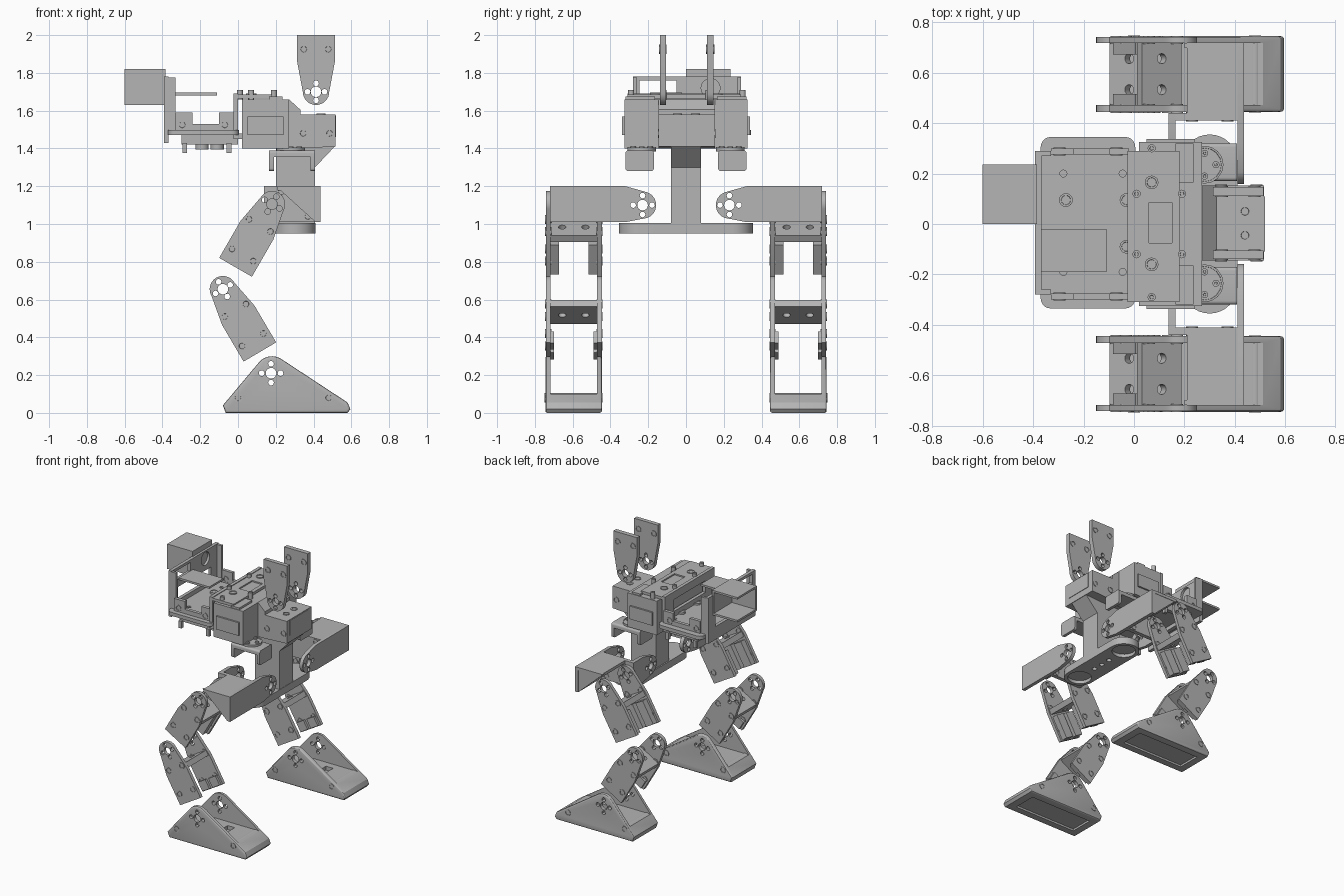
import bpy, bmesh, math
from mathutils import Matrix

if "Cube" in bpy.data.objects:
    bpy.data.objects.remove(bpy.data.objects["Cube"], do_unlink=True)

GREY = (0.46, 0.46, 0.46, 1)
grey = bpy.data.materials.new("plain_grey")
grey.use_nodes = True
grey.diffuse_color = GREY
grey.node_tree.nodes["Principled BSDF"].inputs["Base Color"].default_value = GREY
parts = []


def rect(u0, u1, v0, v1):
    return [(u0, v0), (u1, v0), (u1, v1), (u0, v1)]


def arc(u, v, r, start, end, n=16):
    angles = [math.radians(start + (end - start) * i / n) for i in range(n + 1)]
    return [(u + r * math.cos(a), v + r * math.sin(a)) for a in angles]


def circle(u, v, r, n=24):
    return arc(u, v, r, 0, 360, n)[:-1]


def rounded(u0, u1, v0, v1, r):
    return (arc(u1 - r, v1 - r, r, 0, 90, 5) + arc(u0 + r, v1 - r, r, 90, 180, 5)
            + arc(u0 + r, v0 + r, r, 180, 270, 5) + arc(u1 - r, v0 + r, r, 270, 360, 5))


def horn(u, v, spread=0.05):
    """Pivot hole with four screw holes around it."""
    ring = [circle(u + a * spread, v + b * spread, 0.015, 12)
            for a, b in ((1, 0), (-1, 0), (0, 1), (0, -1))]
    return [circle(u, v, 0.028)] + ring


def prism(name, shapes, axis, a, b, bevel=0.0, dish=0.0):
    """Extrude one or more flat outlines along an axis, from a to b."""
    place = {"x": lambda u, v, t: (t, u, v), "y": lambda u, v, t: (u, t, v),
             "z": lambda u, v, t: (u, v, t)}[axis]
    bm = bmesh.new()
    caps = []
    for shape in shapes:
        low = [bm.verts.new(place(u, v, a)) for u, v in shape]
        high = [bm.verts.new(place(u, v, b)) for u, v in shape]
        caps += [bm.faces.new(low), bm.faces.new(high)]
        for i in range(len(shape)):
            j = (i + 1) % len(shape)
            bm.faces.new((low[i], low[j], high[j], high[i]))
    bmesh.ops.recalc_face_normals(bm, faces=bm.faces[:])
    if dish:
        bmesh.ops.inset_individual(bm, faces=caps, thickness=dish)
        bmesh.ops.inset_individual(bm, faces=caps, thickness=0.001, depth=-0.004)
    if bevel:
        rim = {e for f in caps for e in f.edges}
        bmesh.ops.bevel(bm, geom=list(rim), offset=bevel, segments=3,
                        profile=0.5, affect="EDGES")
    mesh = bpy.data.meshes.new(name)
    bm.to_mesh(mesh)
    bm.free()
    mesh.materials.append(grey)
    ob = bpy.data.objects.new(name, mesh)
    bpy.context.collection.objects.link(ob)
    parts.append(ob)
    return ob


def box(name, x0, x1, y0, y1, z0, z1):
    return prism(name, [rect(x0, x1, y0, y1)], "z", z0, z1)


def screws(name, points, axis, a, b, r=0.024):
    return prism(name, [circle(u, v, r, 16) for u, v in points], axis, a, b, dish=0.008)


def cut(ob, *cutters):
    for c in cutters:
        m = ob.modifiers.new("cut", "BOOLEAN")
        m.operation, m.object, m.solver = "DIFFERENCE", c, "EXACT"
    bpy.context.view_layer.update()
    ev = ob.evaluated_get(bpy.context.evaluated_depsgraph_get())
    mesh = bpy.data.meshes.new_from_object(ev)
    ob.modifiers.clear()
    ob.data = mesh
    for c in cutters:
        parts.remove(c)
        bpy.data.objects.remove(c, do_unlink=True)
    return ob


def limb(name, pivot, angle, length, plates, web=0.0, pad=0.0, pad_from=0.0):
    """Pair of tapered pivot plates, built hanging down, then turned about the pivot."""
    first = len(parts)
    y0, y1, y2, y3 = plates
    outline = arc(0, 0, 0.07, 0, 180) + [(-0.1, -0.16), (-0.1, -length), (0.1, -length), (0.1, -0.16)]
    dots = [(s * 0.065, z) for s in (1, -1) for z in (-0.13, -length + 0.075)]
    if not web:
        dots = [p for p in dots if p[1] < -0.2]
    for label, a, b in (("outer", y0, y1), ("inner", y2, y3)):
        plate = prism(f"{name}_{label}_plate", [outline], "y", a, b)
        cut(plate, prism("cutter", horn(0, 0, 0.045), "y", a - 0.1, b + 0.1))
        screws(f"{name}_{label}_screws", dots, "y", a - 0.004, b + 0.004)
    if web:
        bar = box(f"{name}_web", -0.09, 0.09, y1, y2, -web - 0.02, -web + 0.02)
        cut(bar, prism("cutter", [circle(0, y1 + (y2 - y1) * k, 0.02) for k in (0.25, 0.75)],
                       "z", -web - 0.1, -web + 0.1))
        for label, a, b in (("outer", y1, y1 + pad), ("inner", y2 - pad, y2)):
            for u in (-0.085, 0.015):
                box(f"{name}_{label}_pad", u, u + 0.07, a, b, -length + 0.005, -pad_from)
    turn = Matrix.Translation((pivot[0], 0, pivot[1])) @ Matrix.Rotation(math.radians(angle), 4, "Y")
    for ob in parts[first:]:
        ob.data.transform(turn)


# Legs, one per side
for side, s in (("left", 1), ("right", -1)):
    # Foot: wedge channel with a flat floor between the side plates
    wedge = ([(-0.08, 0.04), (-0.065, 0.0), (0.58, 0.0), (0.595, 0.02), (0.58, 0.055)]
             + arc(0.18, 0.21, 0.09, 57, 138, 8))
    y0, y1 = sorted((s * 0.445, s * 0.745))
    foot = prism(f"{side}_foot", [wedge], "y", y0, y1, bevel=0.012)
    ymid = s * 0.595
    cut(foot,
        box("cutter", -0.3, 0.8, ymid - 0.123, ymid + 0.123, 0.1, 0.5),
        prism("cutter", horn(0.175, 0.21), "y", y0 - 0.1, y1 + 0.1),
        box("cutter", -0.01, 0.52, ymid - 0.09, ymid + 0.09, -0.1, 0.015),
        box("cutter", 0.28, 0.34, ymid - 0.07, ymid + 0.07, 0.07, 0.2))
    screws(f"{side}_foot_screws", [(0.0, 0.08), (0.48, 0.08)], "y", y0 - 0.003, y1 + 0.003)

    plates = sorted(s * v for v in (0.445, 0.471, 0.717, 0.742))
    limb(f"{side}_shin", (-0.08, 0.655), -30.5, 0.386, plates, 0.14, 0.018, 0.31)
    limb(f"{side}_thigh", (0.18, 1.105), 30, 0.386, plates, 0.16, 0.045, 0.2)

    # Hip: two rounded arms, a cross wall and a gusseted corner
    def hip_plate(name, end, a, b):
        tip = [(s * u, v) for u, v in arc(0.23, 1.1, 0.072, 110, 250)]
        shape = tip + [(s * 0.32, 1.01), (s * end, 1.01), (s * end, 1.2), (s * 0.32, 1.2)]
        ob = prism(name, [shape], "x", a, b)
        return cut(ob, prism("cutter", horn(s * 0.23, 1.1), "x", a - 0.1, b + 0.1))
    hip_plate(f"{side}_hip_front_plate", 0.72, 0.41, 0.437)
    hip_plate(f"{side}_hip_rear_arm", 0.44, 0.137, 0.165)
    ya, yb = sorted((s * 0.41, s * 0.44))
    box(f"{side}_hip_cross_wall", 0.15, 0.42, ya, yb, 1.01, 1.2)
    yc, yd = sorted((s * 0.44, s * 0.72))
    box(f"{side}_hip_top", 0.21, 0.42, yc, yd, 1.178, 1.2)
    ye, yf = sorted((s * 0.698, s * 0.717))
    prism(f"{side}_hip_gusset", [[(0.2, 1.2), (0.43, 1.2), (0.43, 1.01), (0.41, 1.01)]], "y", ye, yf)
    screws(f"{side}_hip_screws", [(0.37, 1.17), (0.37, 1.04), (0.23, 1.17)], "y", ya - 0.004, yb + 0.004)

    # Hanger above each hip
    yg, yh = sorted((s * 0.17, s * 0.32))
    hanger = prism(f"{side}_hip_hanger", [rounded(yg, yh + 0.0, 1.28, 1.39, 0.015)], "x", 0.165, 0.408)
    cut(hanger, box("cutter", 0.19, 0.385, yg - 0.1, yh + 0.1, 1.2, 1.355))
    screws(f"{side}_hanger_horn", [(0.28, s * 0.235)], "z", 1.385, 1.405, 0.075)
    screws(f"{side}_hanger_screws", [(0.28 + a * 0.045, s * 0.235 + b * 0.045)
                                     for a, b in ((1, 0), (-1, 0), (0, 1), (0, -1))],
           "z", 1.395, 1.411, 0.014)

    # Motor block on the side of the torso, with raised cover
    yi, yj = sorted((s * 0.14, s * 0.325))
    box(f"{side}_torso_motor", 0.02, 0.27, yi, yj, 1.4, 1.66)
    yk, yl = sorted((s * 0.32, s * 0.338))
    box(f"{side}_torso_cover", 0.05, 0.24, yk, yl, 1.47, 1.57)
    ym, yn = sorted((s * 0.165, s * 0.32))
    box(f"{side}_torso_tab", 0.165, 0.235, ym, yn, 1.66, 1.675)

    # Tray wall and clips
    yo, yp = sorted((s * 0.275, s * 0.3))
    wall = box(f"{side}_tray_wall", -0.33, -0.02, yo, yp, 1.49, 1.59)
    cut(wall, box("cutter", -0.24, -0.1, yo - 0.1, yp + 0.1, 1.53, 1.7))
    screws(f"{side}_tray_screws", [(-0.295, 1.525), (-0.07, 1.525)], "y", yo - 0.004, yp + 0.004)
    for x in (-0.295, -0.06):
        box(f"{side}_tray_clip", x, x + 0.025, yo, yp, 1.375, 1.43)

# Pelvis: round-ended foot plate and central column
ends = arc(0.3, 0.245, 0.11, 0, 180) + arc(0.3, -0.245, 0.11, 180, 360)
base = prism("pelvis_base", [ends], "z", 0.95, 1.005)
cut(base, prism("cutter", [circle(0.3, y, 0.085) for y in (0.245, -0.245)], "z", 0.9, 0.975),
    prism("cutter", [circle(0.3, y, 0.018) for y in (0.08, 0, -0.08)], "z", 0.9, 0.97))
prism("pelvis_column", [[(0.2, 1.0), (0.408, 1.0), (0.408, 1.3), (0.512, 1.41), (0.2, 1.41)]],
      "y", -0.08, 0.08)

# Torso core, top plate and fasteners
core = [(0.02, 1.4), (0.02, 1.66), (0.27, 1.66), (0.33, 1.605), (0.33, 1.58),
        (0.515, 1.58), (0.515, 1.41), (0.33, 1.4)]
prism("torso_core", [core], "y", -0.145, 0.153)
box("torso_front_panel", 0.51, 0.519, -0.11, 0.11, 1.46, 1.575)
screws("torso_side_screws", [(0.345, 1.48), (0.485, 1.48)], "y", -0.149, 0.157)
screws("torso_front_screws", [(0.44, 0.05), (0.44, -0.045)], "z", 1.57, 1.585)
top = box("torso_top_plate", -0.025, 0.18, -0.31, 0.29, 1.665, 1.685)
cut(top, box("cutter", 0.06, 0.15, -0.075, 0.085, 1.675, 1.8))
screws("top_plate_bosses", [(0.07, 0.165), (0.07, -0.16)], "z", 1.68, 1.692, 0.027)
screws("top_plate_screws", [(x, y) for x in (0.01, 0.19) for y in (0.12, -0.12)]
       + [(0.07, 0.3), (0.07, -0.29)], "z", 1.66, 1.71, 0.016)
rear = box("torso_rear_wall", -0.025, 0.0, -0.31, 0.29, 1.47, 1.69)
cut(rear, box("cutter", -0.1, 0.1, -0.2, 0.18, 1.54, 1.63))
box("torso_rear_floor", -0.025, 0.03, -0.31, 0.29, 1.45, 1.48)

# Rear tray
tray = prism("tray", [rounded(-0.37, 0.005, -0.335, 0.345, 0.04)], "z", 1.47, 1.497)
cut(tray, prism("cutter", [circle(x, y, 0.014, 12) for x in (-0.28, -0.045) for y in (0.2, -0.19)],
                "z", 1.3, 1.6))
under = box("tray_underside", -0.3, 0.0, -0.28, 0.28, 1.42, 1.472)
cut(under, box("cutter", -0.27, -0.03, -0.25, 0.25, 1.3, 1.45))
screws("tray_bosses", [(-0.27, 0.095), (-0.03, 0.095), (-0.03, -0.09)], "z", 1.48, 1.51, 0.027)
prism("tray_lower_bosses", [circle(x, 0, 0.035) for x in (-0.19, -0.11)], "z", 1.395, 1.46)
box("circuit_board", -0.37, -0.11, -0.19, -0.02, 1.68, 1.695)

# Head frame with window, round port and side flanges
frame = box("head_frame", -0.392, -0.367, -0.28, 0.29, 1.43, 1.78)
cut(frame, box("cutter", -0.5, -0.3, -0.245, -0.05, 1.69, 1.76),
    prism("cutter", [circle(0.13, 1.72, 0.05)], "x", -0.5, -0.3),
    box("cutter", -0.5, -0.3, -0.2, 0.2, 1.53, 1.63))
for y in (-0.28, 0.27):
    box("head_flange", -0.37, -0.33, y, y + 0.02, 1.49, 1.775)

# Hooded box behind the head frame, open on one side
hood = box("head_hood", -0.6, -0.385, 0.0, 0.235, 1.63, 1.82)
cut(hood, box("cutter", -0.7, -0.4, 0.015, 0.4, 1.645, 1.805))

# Raised arms
limb("arm", (0.413, 1.7), 180, 0.3, (-0.138, -0.106, 0.111, 0.146))

# Smooth round walls, keep edges sharp
bpy.ops.object.select_all(action="DESELECT")
for ob in parts:
    ob.select_set(True)
bpy.context.view_layer.objects.active = parts[0]
bpy.ops.object.shade_smooth_by_angle(angle=math.radians(30))
